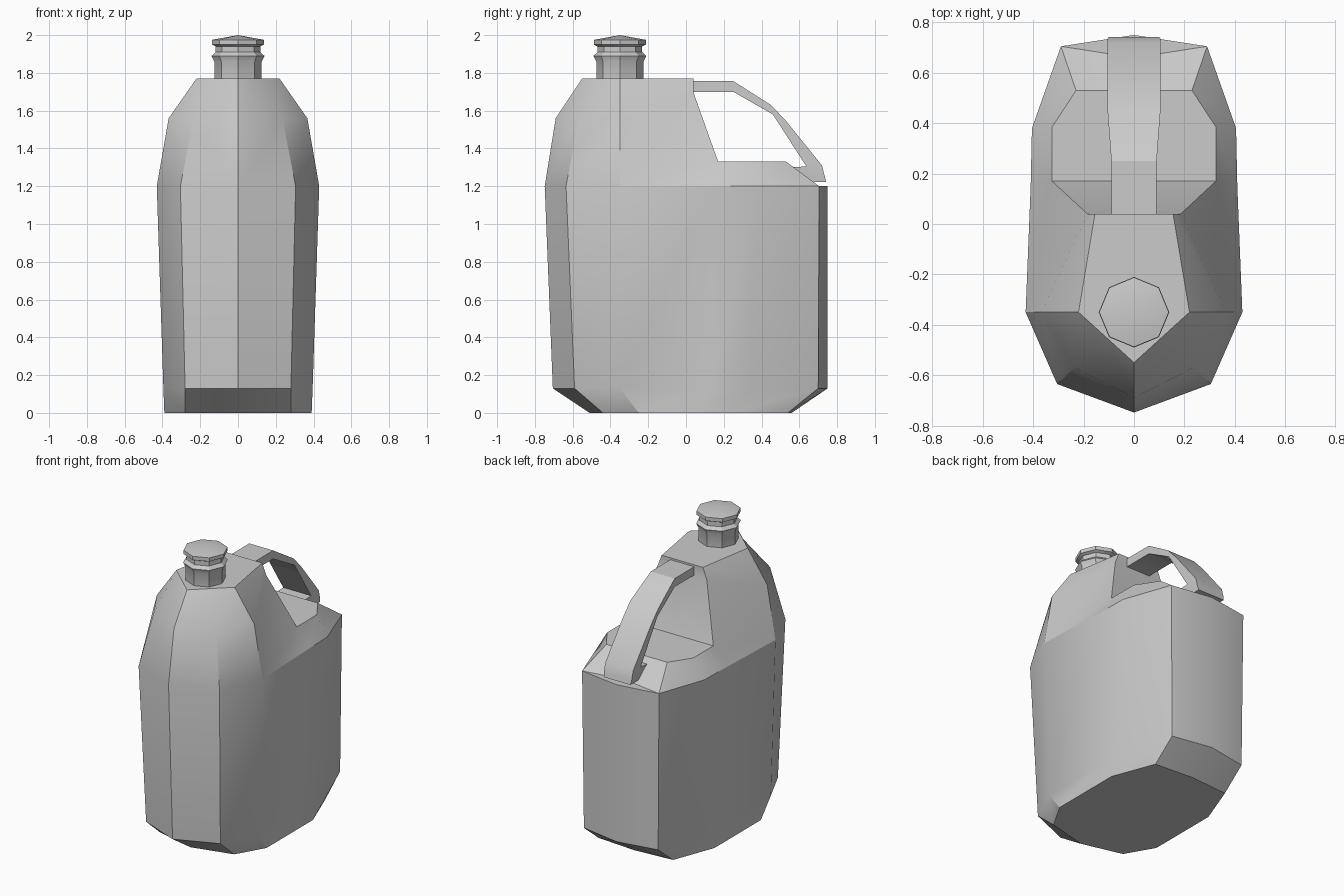
import bpy, bmesh, math

if "Cube" in bpy.data.objects:
    bpy.data.objects.remove(bpy.data.objects["Cube"])


def finish(name, bm, angle=30):
    bmesh.ops.remove_doubles(bm, verts=bm.verts, dist=0.001)
    bmesh.ops.recalc_face_normals(bm, faces=bm.faces)
    me = bpy.data.meshes.new(name)
    bm.to_mesh(me)
    bm.free()
    ob = bpy.data.objects.new(name, me)
    bpy.context.collection.objects.link(ob)
    bpy.ops.object.select_all(action='DESELECT')
    bpy.context.view_layer.objects.active = ob
    ob.select_set(True)
    bpy.ops.object.shade_smooth_by_angle(angle=math.radians(angle))
    return ob


def ring(z, pts):
    return [(x, y, z) for x, y in pts]


# Bottle body: half outlines from front centre round to back centre
base = ring(0, [(0, -.51), (.28, -.44), (.39, -.25), (.39, .05), (.39, .25), (.28, .54), (0, .56)])
low = ring(.13, [(0, -.705), (.28, -.59), (.395, -.35), (.39, .13), (.385, .33), (.28, .70), (0, .75)])
mid = ring(1.2, [(0, -.748), (.305, -.635), (.43, -.35), (.41, .15), (.405, .38), (.29, .705), (0, .75)])
shoulder = ring(1.56, [(0, -.69), (.235, -.57), (.367, -.35)])
top = ring(1.77, [(0, -.55), (.11, -.45), (.22, -.35), (.155, .04), (0, .04)])
# Handle recess: wall lip, floor and back slope
lip, lip_c = (.185, .04, 1.695), (0, .04, 1.695)
floor = ring(1.33, [(0, .17), (.325, .17), (.325, .385), (.23, .53), (0, .53)])
dent = (0, .66, 1.2)

faces = [base, top, floor]
for a, b in ((base, low), (low, mid)):
    faces += [[a[i], a[i + 1], b[i + 1], b[i]] for i in range(6)]
for a, b in ((mid, shoulder), (shoulder, top)):
    faces += [[a[i], a[i + 1], b[i + 1], b[i]] for i in range(2)]
faces += [
    [mid[2], mid[3], floor[1]],
    [mid[2], floor[1], lip, shoulder[2]],
    [shoulder[2], lip, top[3], top[2]],
    [lip, lip_c, top[4], top[3]],
    [lip, lip_c, floor[0], floor[1]],
    [mid[3], mid[4], floor[2], floor[1]],
    [mid[4], mid[5], floor[3], floor[2]],
    [mid[5], dent, floor[4], floor[3]],
    [mid[5], mid[6], dent],
]
bm = bmesh.new()
for side in (1, -1):
    for f in faces:
        bm.faces.new([bm.verts.new((x * side, y, z)) for x, y, z in f])
finish("bottle_body", bm)

# Neck and screw cap: eight-sided turned profile
profile = [(.125, 1.75), (.125, 1.86), (.14, 1.89), (.118, 1.91),
           (.118, 1.94), (.138, 1.95), (.138, 1.975)]
bm = bmesh.new()
loops = []
for r, z in profile:
    loops.append([bm.verts.new((r * math.cos(k * math.pi / 4), -.35 + r * math.sin(k * math.pi / 4), z))
                  for k in range(8)])
for a, b in zip(loops, loops[1:]):
    for k in range(8):
        n = (k + 1) % 8
        bm.faces.new((a[k], a[n], b[n], b[k]))
tip = bm.verts.new((0, -.35, 2))
for k in range(8):
    bm.faces.new((loops[-1][k], loops[-1][(k + 1) % 8], tip))
bm.faces.new(loops[0])
finish("neck_and_cap", bm)

# Carry handle: half width, outer (y, z), inner (y, z) along the bow
sections = [
    (.09, (.02, 1.757), (.02, 1.70)),
    (.09, (.25, 1.757), (.25, 1.70)),
    (.105, (.45, 1.63), (.46, 1.58)),
    (.105, (.53, 1.545), (.505, 1.51)),
    (.105, (.72, 1.31), (.637, 1.305)),
    (.105, (.735, 1.25), (.56, 1.30)),
    (.10, (.742, 1.222), (.60, 1.222)),
]
bm = bmesh.new()
loops = [[bm.verts.new(p) for p in ((-w, *o), (w, *o), (w, *i), (-w, *i))] for w, o, i in sections]
for a, b in zip(loops, loops[1:]):
    for k in range(4):
        n = (k + 1) % 4
        bm.faces.new((a[k], a[n], b[n], b[k]))
bm.faces.new(loops[0])
bm.faces.new(loops[-1])
finish("carry_handle", bm)
